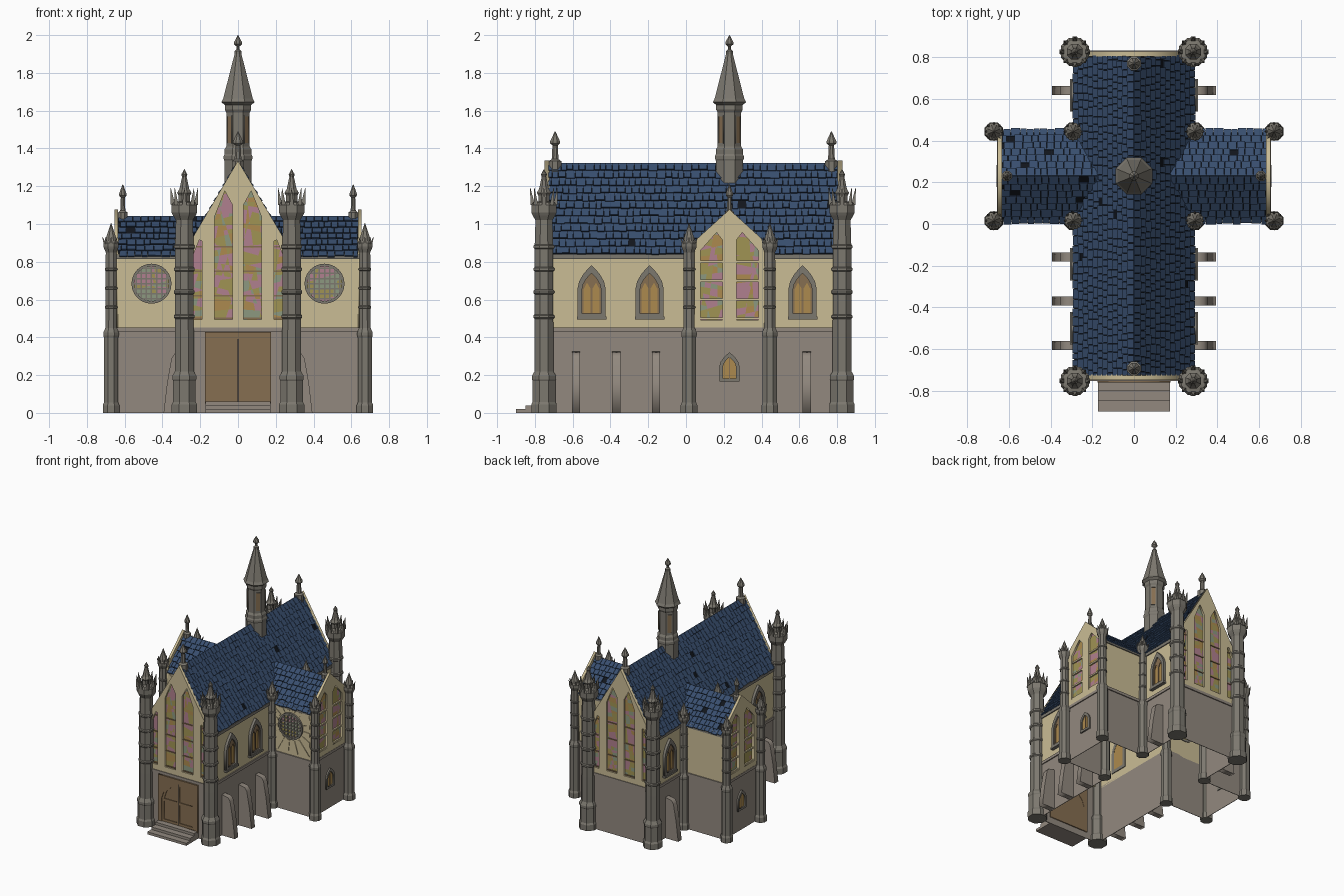
import bpy, bmesh, math, random
from mathutils import Matrix, Vector

if "Cube" in bpy.data.objects:
    bpy.data.objects.remove(bpy.data.objects["Cube"])
random.seed(4)
COL, UP, TAU = bpy.context.scene.collection, Vector((0, 0, 1)), math.tau

def mat(name, *rgb):
    m = bpy.data.materials.new(name)
    m.diffuse_color = (*[((c / 255 + .055) / 1.055) ** 2.4 for c in rgb], 1)
    m.use_nodes = True
    m.node_tree.nodes["Principled BSDF"].inputs["Base Color"].default_value = m.diffuse_color
    return m
WALL, STONE = mat("wall_stone", 146, 137, 127), mat("pillar_stone", 124, 120, 111)
CREAM, BLUE = mat("cream_plaster", 202, 188, 149), mat("roof_blue", 56, 78, 110)
DARK, WOOD = mat("roof_shadow", 17, 21, 28), mat("door_wood", 134, 110, 81)
GOLD, PINK = mat("gold_glass", 172, 138, 78), mat("pink_glass", 176, 128, 142)
OLIVE, SAGE = mat("olive_glass", 160, 148, 84), mat("sage_glass", 140, 152, 128)

def add(name, me, mats, M=Matrix()):
    ob = bpy.data.objects.new(name, me)
    if not me.materials:
        for m in mats:
            me.materials.append(m)
    ob.matrix_world = M
    COL.objects.link(ob)
    return ob

def done(name, bm, mats, M=Matrix()):
    me = bpy.data.meshes.new(name)
    bm.to_mesh(me)
    bm.free()
    return add(name, me, mats, M)

def wall_frame(u, origin):  # local x along the wall, y up, z outward
    M = Matrix((u, UP, u.cross(UP))).transposed().to_4x4()
    M.translation = origin
    return M

def frame(side, x=0, y=0, z=0):
    u = {"front": (1, 0, 0), "back": (-1, 0, 0), "right": (0, 1, 0), "left": (0, -1, 0)}[side]
    return wall_frame(Vector(u), (x, y, z))

def plate(name, M, loops, n0, n1, m):  # flat outline with holes, given a thickness
    cu = bpy.data.curves.new(name, 'CURVE')
    cu.dimensions, cu.fill_mode, cu.extrude = '2D', 'BOTH', (n1 - n0) / 2
    for lp in loops:
        sp = cu.splines.new('POLY')
        sp.points.add(len(lp) - 1)
        for p, (a, b) in zip(sp.points, lp):
            p.co = (a, b, 0, 1)
        sp.use_cyclic_u = True
    tmp = add("outline", cu, [m])
    me = bpy.data.meshes.new_from_object(tmp.evaluated_get(bpy.context.evaluated_depsgraph_get()))
    bpy.data.objects.remove(tmp)
    me.materials.clear()
    add(name, me, [m], M @ Matrix.Translation((0, 0, (n0 + n1) / 2)))

def box(name, M, u0, u1, v0, v1, n0, n1, m):
    bm = bmesh.new()
    T = Matrix.Translation(((u0 + u1) / 2, (v0 + v1) / 2, (n0 + n1) / 2))
    bmesh.ops.create_cube(bm, size=1, matrix=T @ Matrix.Diagonal((u1 - u0, v1 - v0, n1 - n0, 1)))
    done(name, bm, [m], M)

def mir(lp):
    return [(-a, b) for a, b in lp[::-1]]

def rect(u0, u1, v0, v1):
    return [(u0, v0), (u1, v0), (u1, v1), (u0, v1)]

def arch(hw, z0, zs, zt):
    half = [(hw, z0)] + [(hw * (1 - t ** 1.8), zs + (zt - zs) * t) for t in (0, .3, .6, .85)]
    return half + [(0, zt)] + mir(half)

def circle(r, n=24):
    return [(r * math.cos(i * TAU / n), r * math.sin(i * TAU / n)) for i in range(n)]

def stained(name, M, loop, n, mats, step=.032):  # pane cut into an irregular patchwork
    bm = bmesh.new()
    bm.faces.new([bm.verts.new((a, b, n)) for a, b in loop])
    for k in range(-40, 41):
        for no in ((1, random.uniform(-.35, .35), 0), (random.uniform(-.3, .3), 1, 0)):
            co = (k * step, loop[0][1] + .2, 0) if no[0] == 1 else (loop[0][0], .7 + k * step, 0)
            bmesh.ops.bisect_plane(bm, geom=bm.faces[:] + bm.edges[:] + bm.verts[:], plane_co=co, plane_no=no)
    for f in bm.faces:
        f.material_index = random.randrange(len(mats))
    done(name, bm, mats, M)

def lathe(bm, prof, c=(0, 0), n=8, tip=(0, 0)):
    rings = []
    for i, (r, z) in enumerate(prof):
        k, rr = i / (len(prof) - 1), r / math.cos(math.pi / n)
        rings.append([bm.verts.new((c[0] + tip[0] * k + rr * math.cos((j + .5) * TAU / n),
                                    c[1] + tip[1] * k + rr * math.sin((j + .5) * TAU / n), z)) for j in range(n)])
    for a, b in zip(rings, rings[1:]):
        for j in range(n):
            bm.faces.new((a[j], a[(j + 1) % n], b[(j + 1) % n], b[j]))
    bm.faces.new(rings[0][::-1])
    bm.faces.new(rings[-1])

def pillars(name, prof, spots, crown_r, z0, z1):  # lathed shaft with a crown of spikes
    bm = bmesh.new()
    lathe(bm, prof)
    for c, s in circle(1, 8):
        lathe(bm, [(crown_r * .2, z0), (.001, z1)], (crown_r * c, crown_r * s), 4, (.012 * c, .012 * s))
    first = done(name, bm, [STONE], Matrix.Translation((*spots[0], 0)))
    for p in spots[1:]:
        add(name, first.data, [STONE], Matrix.Translation((*p, 0)))

# walls: open cross-shaped shell, grey below and cream above
NX, Y0, Y1, TX, T0, T1, TC = .28, -.745, .825, .648, .018, .442, .23
cross = [(-NX, Y0), (NX, Y0), (NX, T0), (TX, T0), (TX, T1), (NX, T1)]
cross += [(NX, Y1), (-NX, Y1), (-NX, T1), (-TX, T1), (-TX, T0), (-NX, T0)]
for i, a in enumerate(cross):
    d = Vector((*cross[(i + 1) % 12], 0)) - Vector((*a, 0))
    L, M = d.length, wall_frame(d.normalized(), (*a, 0))
    box("lower_wall", M, 0, L, 0, .44, -.004, 0, WALL)
    box("wall_ledge", M, -.005, L + .005, .43, .452, -.004, .008, WALL)
    if i not in (0, 3, 6, 9):  # gable ends are separate slabs
        box("upper_wall", M, 0, L, .44, .845, -.004, 0, CREAM)
        box("cornice", M, 0, L, .815, .838, 0, .008, STONE)

# nave gables with four lancets each
tall = [(-.124, .495), (-.029, .495), (-.029, 1.1), (-.07, 1.175), (-.124, 1.04)]
low = [(-.24, .495), (-.19, .495), (-.19, .91), (-.205, .915), (-.24, .83)]
for M in (frame("front", 0, Y0), frame("back", 0, Y1)):
    holes = [tall, mir(tall), low, mir(low)]
    plate("nave_gable", M, [[(-NX, .45), (NX, .45), (NX, .86), (0, 1.335), (-NX, .86)]] + holes, -.022, .003, CREAM)
    for h in holes:
        stained("nave_stained_glass", M, h, -.012, [PINK, OLIVE, SAGE, GOLD, OLIVE, PINK])
        us = [p[0] for p in h]
        for z in (.5, .62, .75, .88):
            box("glazing_bar", M, min(us), max(us), z - .004, z + .004, -.014, -.006, WOOD)

pane = [(-.153, .493), (-.037, .493), (-.037, .915), (-.068, .955), (-.153, .86)]
light = [(-.042, .53), (-.006, .53), (-.006, .66), (-.024, .69), (-.042, .655)]
for side, s in (("right", 1), ("left", -1)):
    # transept gable and low window
    M = frame(side, s * TX, TC)
    gable = [(-.212, .45), (.212, .45), (.212, .885), (0, 1.077), (-.212, .885)]
    plate("transept_gable", M, [gable, pane, mir(pane)], -.014, .006, CREAM)
    for h in (pane, mir(pane)):
        stained("transept_stained_glass", M, h, -.008, [PINK, OLIVE, SAGE, GOLD, OLIVE, PINK])
        us = [p[0] for p in h]
        for z in (.5, .6, .7, .8):
            box("glazing_bar", M, min(us), max(us), z - .006, z + .006, -.01, .003, CREAM)
    plate("low_window_frame", M, [arch(.052, .165, .25, .32), arch(.034, .182, .245, .295)], -.01, .012, STONE)
    plate("low_window_glass", M, [arch(.036, .18, .246, .298)], -.008, .004, GOLD)
    box("low_window_bar", M, -.003, .003, .18, .295, 0, .008, WOOD)
    # side windows of the nave
    for y in (-.5, -.193, .617):
        W = frame(side, s * NX, y)
        plate("window_frame", W, [arch(.074, .5, .66, .782), arch(.05, .525, .655, .74)], -.01, .02, STONE)
        plate("window_glass", W, [arch(.052, .522, .656, .744)], -.008, .004, GOLD)
        plate("window_tracery", W, [arch(.05, .525, .655, .74), light, mir(light)], .003, .01, WOOD)
        box("window_sill", W, -.078, .078, .495, .51, 0, .026, STONE)
    # leaning buttresses
    fin = [(.278, 0), (.394, 0), (.375, .16), (.352, .29), (.335, .315), (.278, .325)]
    for y in (-.582, -.37, -.159, .64):
        plate("buttress", frame("front", 0, y), [fin if s > 0 else mir(fin)], -.022, .022, WALL)
    # rose window with rays on the front of the transept
    R = frame("front", s * .458, T0, .684)
    plate("rose_ring", R, [circle(.106), circle(.092)], -.01, .014, STONE)
    plate("rose_backing", R, [circle(.096)], -.008, .002, OLIVE)
    stained("rose_glass", R, circle(.096), .004, [SAGE, OLIVE, PINK, SAGE], .04)
    for k in range(-3, 4):
        h, k = math.sqrt(.094 ** 2 - (k * .027) ** 2), k * .027
        box("rose_lattice", R, k - .004, k + .004, -h, h, .003, .011, STONE)
        box("rose_lattice", R, -h, h, k - .004, k + .004, .003, .011, STONE)
    for k in range(16):
        pts = []
        for da, inner in ((-.09, 1), (-.09, 0), (.09, 0), (.09, 1)):
            c, n = math.cos((k + .5) * TAU / 16 + da), math.sin((k + .5) * TAU / 16 + da)
            r = .116 if inner else min(.165 / abs(c), (.128 if n > 0 else .212) / abs(n))
            pts.append((r * c, r * n))
        plate("rose_ray", R, [pts], 0, .005, CREAM)

# front door and steps
D = frame("front", 0, Y0)
leaf = rect(-.125, -.012, .08, .225)
top = [(-.125, .245), (-.012, .245), (-.012, .372), (-.06, .352), (-.105, .305)]
plate("door_surround", D, [rect(-.174, .174, .05, .428), arch(.142, .06, .25, .405)], -.012, .016, WOOD)
plate("door_leaves", D, [arch(.143, .06, .25, .407), leaf, mir(leaf), top, mir(top)], 0, .01, WOOD)
box("door_panels", D, -.15, .15, .06, .405, -.01, .004, WOOD)
box("door_seam", D, -.002, .002, .06, .39, .009, .011, DARK)
for k in range(3):
    box("step", D, -.172, .172, .02 * k, .02 * k + .02, 0, .155 - .05 * k, WALL)

def slope(name, start, along, length, down, rows):  # dark underlay and staggered shingles
    A, U, Dn, drop = Vector(start), Vector(along), Vector(down).normalized(), Vector(down).length
    N = U.cross(Dn)
    N *= math.copysign(1, N.z)
    back, bm, h = bmesh.new(), bmesh.new(), drop / rows
    back.faces.new([back.verts.new(p) for p in (A, A + U * length, A + U * length + Dn * drop, A + Dn * drop)])
    done(name + "_underlay", back, [DARK])
    for r in range(rows):
        a = -random.uniform(0, .02)
        while a < length - .01:
            w = random.uniform(.028, .052)
            if random.random() > .012:
                p0, p1 = max(a, 0), min(a + w - .0025, length + random.uniform(-.004, .004))
                d0, d1 = r * h, (r + 1) * h + random.uniform(-.004, .005)
                bmesh.ops.convex_hull(bm, input=[
                    bm.verts.new(A + U * p + Dn * d + N * n) for p in (p0, p1)
                    for d, n in ((d0, 0), (d0, .004), (d1, .003), (d1, .012))])
            a += w
    bmesh.ops.dissolve_limit(bm, angle_limit=.01, verts=bm.verts[:], edges=bm.edges[:])
    done(name + "_shingles", bm, [BLUE])
for s in (-1, 1):
    slope("nave_roof", (0, -.727, 1.322), (0, 1, 0), 1.535, (s * .283, 0, -.483), 12)
    for t in (-1, 1):
        slope("transept_roof", (t * .16, TC, 1.04), (t, 0, 0), .475, (0, s * .22, -.215), 7)

# corner pillars, large on the nave and slim on the transept
def bands(r, d, zs):
    return [p for z in zs for p in ((r, z - 2 * d), (r + d, z - d), (r + d, z + d), (r, z + 2 * d))]
big = [(.067, 0), (.067, .045), (.06, .058), (.06, .17), (.064, .178), (.064, .195), (.05, .22), (.05, .42)]
big += bands(.049, .006, (.51, .64, .76, .88)) + [(.045, 1.02), (.06, 1.045), (.067, 1.06), (.067, 1.1), (.056, 1.115)]
big += [(.03, 1.12), (.03, 1.15), (.038, 1.165), (.026, 1.185), (.012, 1.25), (.016, 1.262), (.001, 1.29)]
pillars("corner_pillar", big, [(s * .284, y) for s in (-1, 1) for y in (-.752, .826)], .06, 1.1, 1.19)
small = [(.044, 0), (.044, .04), (.038, .055), (.038, .4), (.041, .41), (.041, .425), (.03, .45)]
small += bands(.029, .004, (.56, .66, .76)) + [(.028, .85), (.037, .87), (.04, .88), (.04, .9), (.03, .91), (.026, .93), (.001, 1.005)]
spots = [(s * x, TC + t * .214) for s in (-1, 1) for x in (.672, .292) for t in (-1, 1)]
pillars("transept_pillar", small, spots, .033, .895, .93)

# gable finials
for x, y, z, k in ((0, -.693, 1.315, 1), (0, .77, 1.315, 1), (-.61, TC, 1.045, .75), (.61, TC, 1.045, .75)):
    bm, h = bmesh.new(), (1.49 - 1.315 if k == 1 else .165)
    lathe(bm, [(r * k, z + f * h) for r, f in ((.033, -.3), (.033, .1), (.018, .16), (.014, .58), (.026, .64), (.026, .7), (.002, 1))], (x, y))
    done("gable_finial", bm, [STONE])

# octagonal spire over the crossing, louvred on its diagonal faces
bm = bmesh.new()
lathe(bm, [(.072, 1.12), (.072, 1.335), (.076, 1.345), (.076, 1.36), (.071, 1.37), (.071, 1.395), (.062, 1.41), (.062, 1.59), (.07, 1.605),
           (.07, 1.63), (.088, 1.645), (.078, 1.665), (.018, 1.9), (.018, 1.915), (.008, 1.925), (.008, 1.94), (.021, 1.952), (.02, 1.965), (.001, 2)])
done("spire", bm, [STONE], Matrix.Translation((0, TC, 0)))
for k in range(4):
    a = (k + .5) * TAU / 4
    M = wall_frame(Vector((-math.sin(a), math.cos(a), 0)), (.062 * math.cos(a), TC + .062 * math.sin(a), 0))
    plate("spire_window_frame", M, [rect(-.02, .02, 1.425, 1.575), rect(-.015, .015, 1.43, 1.57)], 0, .005, STONE)
    box("spire_window", M, -.016, .016, 1.43, 1.57, 0, .002, WOOD)
